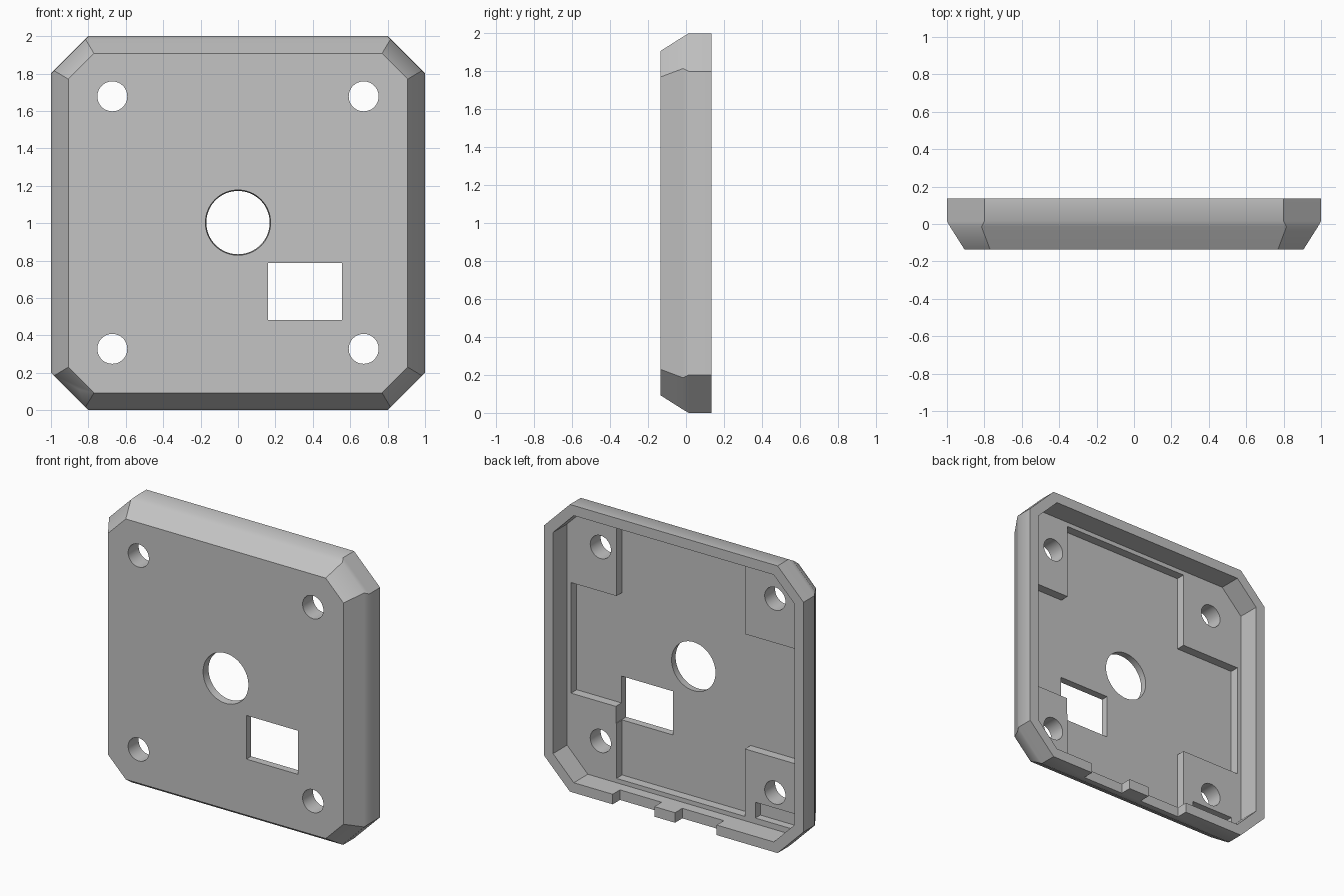
import bpy, bmesh, math

if "Cube" in bpy.data.objects:
    bpy.data.objects.remove(bpy.data.objects["Cube"])

grey = bpy.data.materials.new("plain_grey")
grey.diffuse_color = (0.55, 0.55, 0.55, 1)
grey.use_nodes = True
grey.node_tree.nodes["Principled BSDF"].inputs["Base Color"].default_value = grey.diffuse_color


def loft(name, rings):
    """Solid through rings of (x, z) outlines, each at its own depth y."""
    bm = bmesh.new()
    loops = [[bm.verts.new((x, y, z)) for x, z in pts] for y, pts in rings]
    n = len(loops[0])
    for a, b in zip(loops, loops[1:]):
        for i in range(n):
            j = (i + 1) % n
            bm.faces.new((a[i], a[j], b[j], b[i]))
    bm.faces.new(loops[0])
    bm.faces.new(loops[-1])
    bmesh.ops.recalc_face_normals(bm, faces=bm.faces)
    mesh = bpy.data.meshes.new(name)
    bm.to_mesh(mesh)
    bm.free()
    obj = bpy.data.objects.new(name, mesh)
    bpy.context.collection.objects.link(obj)
    mesh.materials.append(grey)
    return obj


def octagon(half, corner):
    """Square outline about z = 1 with clipped corners."""
    h, c = half, corner
    pts = [(h, -c), (h, c), (c, h), (-c, h), (-h, c), (-h, -c), (-c, -h), (c, -h)]
    return [(x, z + 1) for x, z in pts]


def circle(x, z, r, n=48):
    return [(x + r * math.cos(2 * math.pi * i / n),
             z + r * math.sin(2 * math.pi * i / n)) for i in range(n)]


def rect(x0, x1, z0, z1):
    return [(x0, z0), (x1, z0), (x1, z1), (x0, z1)]


def cut(target, name, rings):
    cutter = loft(name, rings)
    cutter.hide_render = True
    mod = target.modifiers.new(name, 'BOOLEAN')
    mod.operation = 'DIFFERENCE'
    mod.solver = 'EXACT'
    mod.object = cutter
    bpy.context.view_layer.objects.active = target
    bpy.ops.object.modifier_apply(modifier=name)
    bpy.data.objects.remove(cutter)


# Cover shell: bevelled front, straight sides
cover = loft("cover", [(-0.135, octagon(0.907, 0.77)),
                       (-0.015, octagon(0.983, 0.815)),
                       (0.015, octagon(1.0, 0.8)),
                       (0.135, octagon(1.0, 0.8))])

# Main cavity in the back, leaving a thin rim
cut(cover, "cavity", [(-0.02, octagon(0.93, 0.77)), (0.3, octagon(0.93, 0.77))])

# Deeper floor, leaving four raised corner pads
floor = [(0.55, 0.1), (0.55, 0.6), (0.9, 0.6), (0.9, 1.37), (0.55, 1.37), (0.55, 1.9),
         (-0.44, 1.9), (-0.44, 1.37), (-0.9, 1.37), (-0.9, 0.57), (-0.44, 0.57), (-0.44, 0.1)]
cut(cover, "floor_recess", [(-0.083, floor), (0.05, floor)])

# Small slot in one lower pad
slot = rect(-0.85, -0.52, 0.11, 0.22)
cut(cover, "pad_slot", [(-0.075, slot), (0.05, slot)])

# Bolt holes
for x in (-0.672, 0.672):
    for z in (0.328, 1.678):
        hole = circle(x, z, 0.08)
        cut(cover, "bolt_hole", [(-0.3, hole), (0.3, hole)])

# Centre hole, slightly tapered, and the rectangular window
cut(cover, "centre_hole", [(-0.2, circle(0, 1.003, 0.181, 64)),
                           (-0.02, circle(0, 1.003, 0.163, 64))])
window = rect(0.16, 0.555, 0.483, 0.787)
cut(cover, "window", [(-0.3, window), (0.3, window)])

# Two notches in the lower rim with a tab between them
for x0, x1 in ((0.15, 0.47), (-0.33, -0.01)):
    notch = rect(x0, x1, -0.1, 0.09)
    cut(cover, "rim_notch", [(0.055, notch), (0.3, notch)])

bpy.ops.object.select_all(action='DESELECT')
cover.select_set(True)
bpy.context.view_layer.objects.active = cover
bpy.ops.object.shade_smooth_by_angle(angle=math.radians(35))
